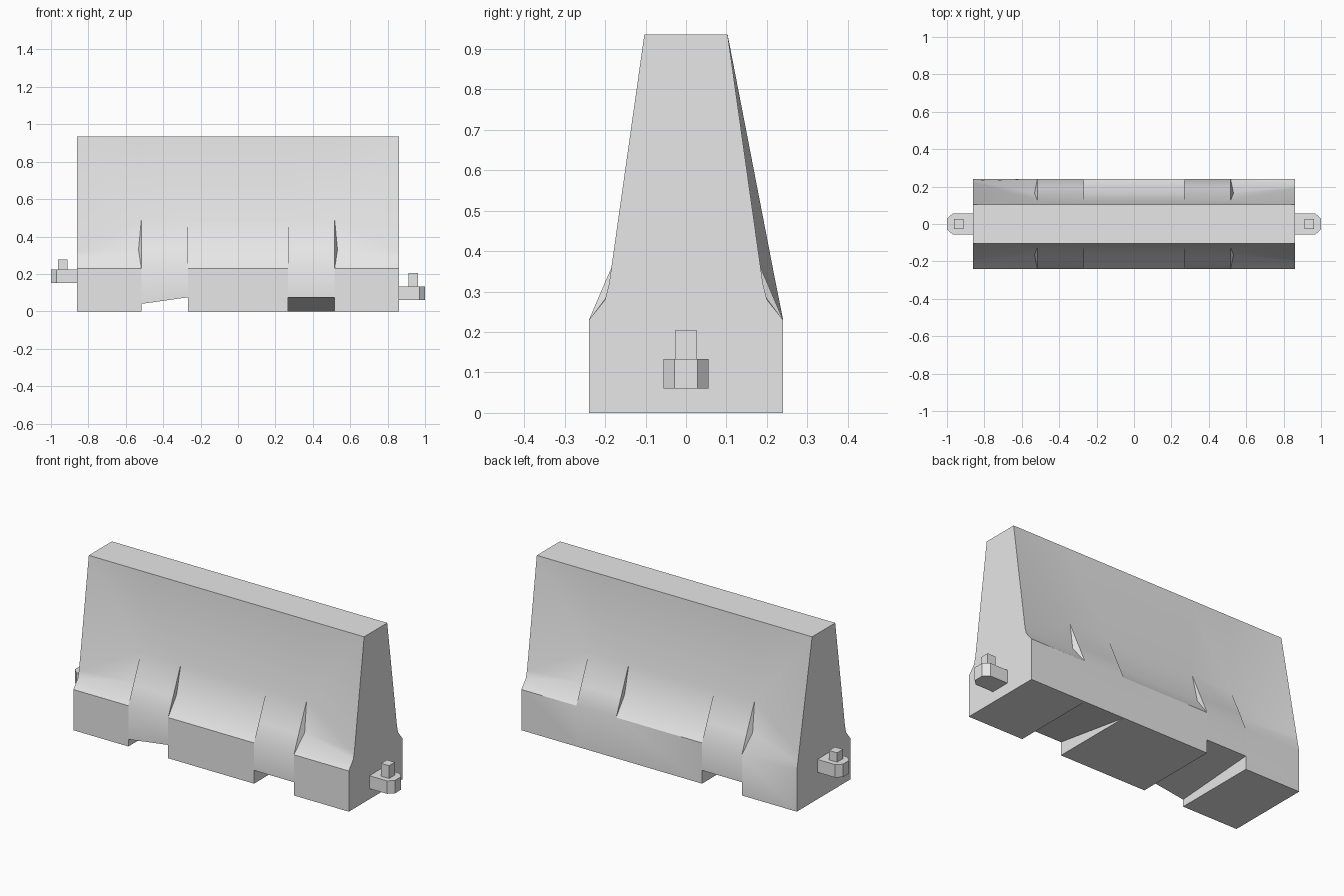
import bpy
import bmesh

cube = bpy.data.objects.get("Cube")
if cube:
    bpy.data.objects.remove(cube, do_unlink=True)

# Single light grey for the whole model
grey = bpy.data.materials.new("light_grey")
grey.use_nodes = True
colour = (0.8, 0.8, 0.8, 1)
grey.diffuse_color = colour
grey.node_tree.nodes["Principled BSDF"].inputs["Base Color"].default_value = colour


def finish(bm, name):
    bmesh.ops.remove_doubles(bm, verts=bm.verts, dist=0.0005)
    bmesh.ops.recalc_face_normals(bm, faces=bm.faces)
    mesh = bpy.data.meshes.new(name)
    bm.to_mesh(mesh)
    bm.free()
    mesh.materials.append(grey)
    obj = bpy.data.objects.new(name, mesh)
    bpy.context.collection.objects.link(obj)
    bpy.ops.object.select_all(action="DESELECT")
    obj.select_set(True)
    bpy.context.view_layer.objects.active = obj
    bpy.ops.object.shade_smooth_by_angle(angle=0.6)
    return obj


# Middle two points (half depth, height) of each kind of side profile
PROFILES = {
    "end": [(0.2, 0.28), (0.19, 0.32)],
    "flared": [(0.23, 0.28), (0.222, 0.32)],
    "recess": [(0.165, 0.33), (0.127, 0.49)],
    "rib": [(0.197, 0.33), (0.127, 0.49)],
}


def ring(x, front, back, front_foot, back_foot, bulge=0):
    """Cross-section of the barrier: up the front, down the back."""
    def side(kind, foot, sign):
        pts = [(0.24, foot), (0.24, 0.23)] + PROFILES[kind] + [(0.103, 0.935)]
        return [(x + (bulge if i == 2 else 0), sign * y, z)
                for i, (y, z) in enumerate(pts)]
    return side(front, front_foot, -1) + side(back, back_foot, 1)[::-1]


# Stations along the length; doubled ones make the rib steps and notch walls
OUT, IN, H = 0.517, 0.268, 0.075
stations = [
    ring(-0.86, "end", "flared", 0, 0),
    ring(-OUT, "recess", "recess", 0, 0, -0.015),
    ring(-OUT, "rib", "rib", 0.04, H),
    ring(-IN, "rib", "rib", H, H),
    ring(-IN, "recess", "recess", 0, 0),
    ring(IN, "recess", "recess", 0, 0),
    ring(IN, "rib", "rib", H, 0),
    ring(OUT, "rib", "rib", H, 0),
    ring(OUT, "recess", "recess", 0, 0, 0.015),
    ring(0.86, "end", "end", 0, 0),
]

# Barrier body, lofted through the stations
bm = bmesh.new()
rows = [[bm.verts.new(p) for p in s] for s in stations]
for a, b in zip(rows, rows[1:]):
    n = len(a)
    for i in range(n):
        j = (i + 1) % n
        face = bm.faces.new((a[i], a[j], b[j], b[i]))
        if face.calc_area() < 1e-6:
            bm.faces.remove(face)
bm.faces.new(rows[0])
bm.faces.new(rows[-1])
bmesh.ops.remove_doubles(bm, verts=bm.verts, dist=0.0005)
bmesh.ops.triangulate(bm, faces=bm.faces, quad_method="SHORT_EDGE")
bmesh.ops.delete(bm, geom=[f for f in bm.faces if f.calc_area() < 1e-7],
                 context="FACES_ONLY")
finish(bm, "barrier_body")


def prism(name, outline, bottom, top):
    bm = bmesh.new()
    base = bm.faces.new([bm.verts.new((x, y, bottom)) for x, y in outline])
    grown = bmesh.ops.extrude_face_region(bm, geom=[base], use_keep_orig=True)
    for v in grown["geom"]:
        if isinstance(v, bmesh.types.BMVert):
            v.co.z = top
    finish(bm, name)


# Coupling lugs with square pins, one lower than the other
for label, s, low, high, pin_top in (("left", 1, 0.06, 0.133, 0.205),
                                     ("right", -1, 0.152, 0.225, 0.278)):
    lug = [(0.85, -0.056), (0.97, -0.056), (1, -0.028),
           (1, 0.028), (0.97, 0.056), (0.85, 0.056)]
    prism(label + "_lug", [(s * x, y) for x, y in lug], low, high)
    pin = [(0.912, -0.026), (0.962, -0.026), (0.962, 0.026), (0.912, 0.026)]
    prism(label + "_pin", [(s * x, y) for x, y in pin], high - 0.005, pin_top)
